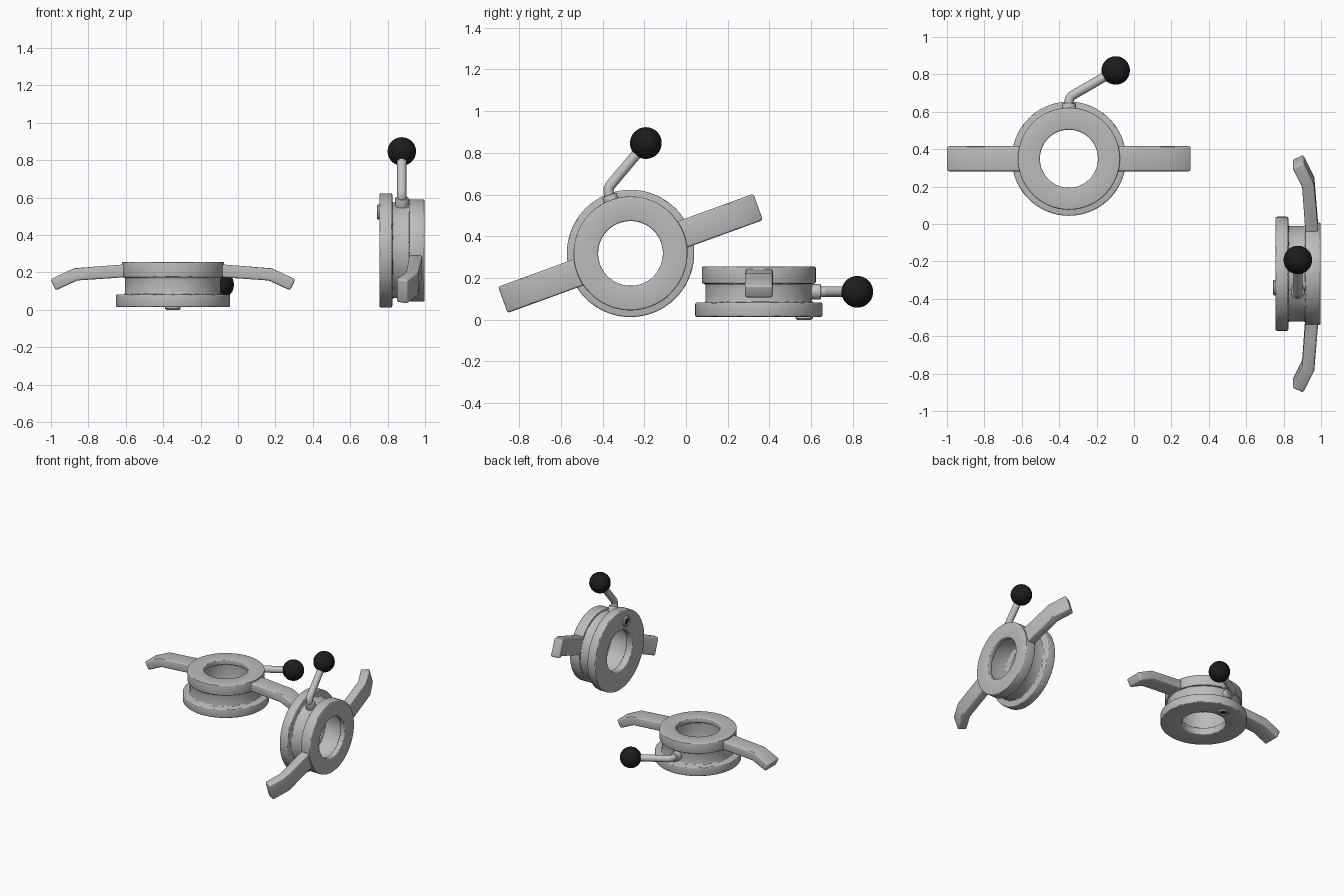
import bpy, bmesh, math
from mathutils import Matrix, Vector

if "Cube" in bpy.data.objects:
    bpy.data.objects.remove(bpy.data.objects["Cube"])


def material(name, v):
    m = bpy.data.materials.new(name)
    m.diffuse_color = (v[0], v[1], v[2], 1)
    m.use_nodes = True
    m.node_tree.nodes["Principled BSDF"].inputs["Base Color"].default_value = m.diffuse_color
    return m


STEEL = material("satin_steel", (0.50, 0.50, 0.50))
ROD = material("bright_steel", (0.56, 0.56, 0.56))
BLACK = material("black_plastic", (0.012, 0.012, 0.013))


def finish(name, bm, mat, frame, bevel=0.0, segments=3):
    """Make an object from bm, bake its bevel and shade it smooth by angle."""
    bmesh.ops.recalc_face_normals(bm, faces=bm.faces)
    me = bpy.data.meshes.new(name)
    bm.to_mesh(me)
    bm.free()
    me.materials.append(mat)
    ob = bpy.data.objects.new(name, me)
    bpy.context.collection.objects.link(ob)
    ob.matrix_world = frame
    bpy.ops.object.select_all(action='DESELECT')
    ob.select_set(True)
    bpy.context.view_layer.objects.active = ob
    if bevel:
        mod = ob.modifiers.new("rounded_edges", 'BEVEL')
        mod.width = bevel
        mod.segments = segments
        mod.limit_method = 'ANGLE'
        mod.angle_limit = math.radians(25)
        bpy.ops.object.convert(target='MESH')
    bpy.ops.object.shade_smooth_by_angle(angle=math.radians(30))
    return ob


def lathe(profile, sides):
    """Revolve a closed (radius, z) loop round the z axis."""
    bm = bmesh.new()
    rings = []
    for i in range(sides):
        a = 2 * math.pi * i / sides
        rings.append([bm.verts.new((r * math.cos(a), r * math.sin(a), z)) for r, z in profile])
    n = len(profile)
    for i in range(sides):
        p, q = rings[i], rings[(i + 1) % sides]
        for j in range(n):
            k = (j + 1) % n
            bm.faces.new((p[j], q[j], q[k], p[k]))
    return bm


def cylinder(p, q, r, sides):
    """Capped cylinder between two points."""
    p, q = Vector(p), Vector(q)
    d = q - p
    bm = bmesh.new()
    mat = Matrix.Translation((p + q) / 2) @ d.to_track_quat('Z', 'Y').to_matrix().to_4x4()
    bmesh.ops.create_cone(bm, cap_ends=True, segments=sides, radius1=r, radius2=r,
                          depth=d.length, matrix=mat)
    return bm


def arm(side):
    """Drooping handle: side profile extruded across its width."""
    prof = [(0.20, 0.246), (0.26, 0.243), (0.53, 0.222), (0.655, 0.163),
            (0.626, 0.104), (0.512, 0.157), (0.26, 0.174), (0.20, 0.178)]
    bm = bmesh.new()
    w = 0.067
    a = [bm.verts.new((side * x, -w, z)) for x, z in prof]
    b = [bm.verts.new((side * x, w, z)) for x, z in prof]
    bm.faces.new(a)
    bm.faces.new(b[::-1])
    for i in range(len(prof)):
        j = (i + 1) % len(prof)
        bm.faces.new((a[i], a[j], b[j], b[i]))
    return bm


def lever_rod(elbow, tip):
    """Tube swept along a softly bent path."""
    start = Vector((0, 0.24, 0.134))
    p0 = elbow + (start - elbow).normalized() * 0.03
    p2 = elbow + (tip - elbow).normalized() * 0.03
    path = [start]
    for i in range(7):
        t = i / 6
        path.append(p0 * (1 - t) ** 2 + elbow * 2 * t * (1 - t) + p2 * t * t)
    path.append(tip)
    bm = bmesh.new()
    rings = []
    for i, p in enumerate(path):
        t = (path[min(i + 1, len(path) - 1)] - path[max(i - 1, 0)]).normalized()
        s = Vector((0, 0, 1)).cross(t)
        ring = []
        for k in range(24):
            a = 2 * math.pi * k / 24
            ring.append(bm.verts.new(p + (s * math.cos(a) + Vector((0, 0, 1)) * math.sin(a)) * 0.025))
        rings.append(ring)
    for p, q in zip(rings, rings[1:]):
        for k in range(24):
            bm.faces.new((p[k], p[(k + 1) % 24], q[(k + 1) % 24], q[k]))
    bm.faces.new(rings[0])
    bm.faces.new(rings[-1])
    return bm


def clamp(tag, frame):
    # flange, neck and top collar, with a grooved bore
    body = [(0.155, 0.014), (0.305, 0.014), (0.305, 0.083), (0.256, 0.083),
            (0.256, 0.173), (0.273, 0.173), (0.273, 0.256), (0.155, 0.256),
            (0.155, 0.215), (0.19, 0.215), (0.19, 0.07), (0.155, 0.07)]
    finish(tag + "_body", lathe(body, 96), STEEL, frame, 0.008)
    # two drooping handles
    for side, word in ((-1, "left"), (1, "right")):
        finish(f"{tag}_{word}_handle", arm(side), STEEL, frame, 0.011)
    # lever: boss, bent rod and ball knob
    elbow, ball = Vector((0, 0.328, 0.134)), Vector((0.25, 0.472, 0.134))
    finish(tag + "_lever_boss", cylinder((0, 0.24, 0.134), (0, 0.298, 0.134), 0.037, 32),
           ROD, frame, 0.005)
    finish(tag + "_lever_rod", lever_rod(elbow, ball), ROD, frame)
    bm = bmesh.new()
    bmesh.ops.create_uvsphere(bm, u_segments=40, v_segments=24, radius=0.076,
                              matrix=Matrix.Translation(ball))
    finish(tag + "_ball_knob", bm, BLACK, frame)
    # socket screw under the flange
    at = frame @ Matrix.Translation((0, 0.218, 0))
    ring = [(0.041, 0.02), (0.041, 0.006), (0.035, 0.0), (0.024, 0.0), (0.024, 0.02)]
    finish(tag + "_screw", lathe(ring, 36), ROD, at)
    finish(tag + "_screw_socket", cylinder((0, 0, 0.008), (0, 0, 0.02), 0.025, 36), BLACK, at)


# one clamp lying flat, one standing on edge and turned 20 degrees
clamp("flat_clamp", Matrix.Translation((-0.348, 0.349, 0)))
axes = Matrix(((0, 0, 1, 0), (1, 0, 0, 0), (0, 1, 0, 0), (0, 0, 0, 1)))
clamp("upright_clamp", Matrix.Translation((0.742, -0.266, 0.318)) @ axes
      @ Matrix.Rotation(math.radians(20), 4, 'Z'))
